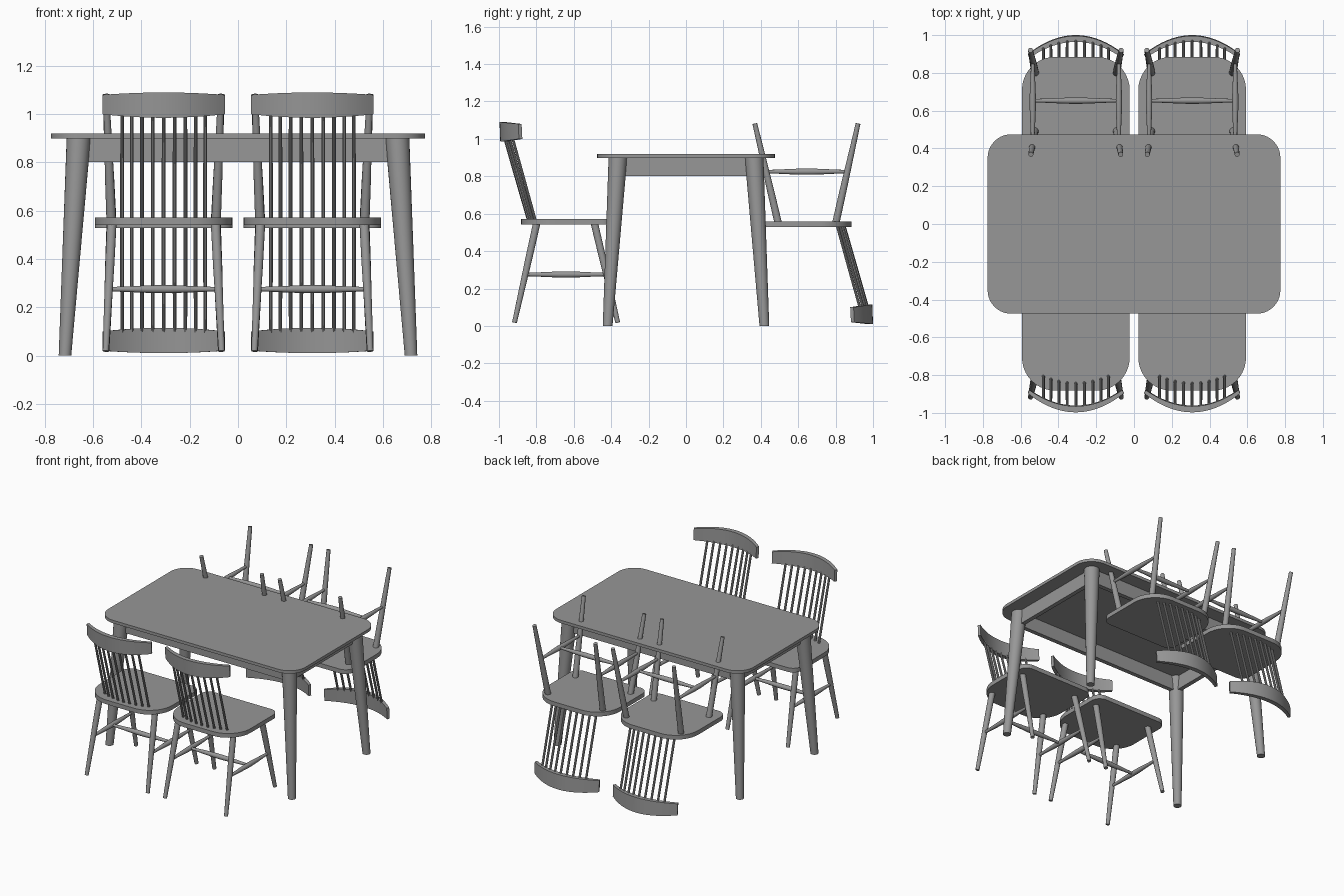
import bpy, bmesh, math
from mathutils import Vector, Matrix

if "Cube" in bpy.data.objects:
    bpy.data.objects.remove(bpy.data.objects["Cube"])

# dark grey finish shared by every part
grey = bpy.data.materials.new("dark_grey")
grey.diffuse_color = (0.31, 0.31, 0.31, 1)
grey.use_nodes = True
grey.node_tree.nodes["Principled BSDF"].inputs["Base Color"].default_value = grey.diffuse_color


def add(name, bm, matrix=None):
    bmesh.ops.recalc_face_normals(bm, faces=bm.faces[:])
    for f in bm.faces:
        f.smooth = True
    for e in bm.edges:
        if len(e.link_faces) == 2 and e.calc_face_angle(0) > math.radians(35):
            e.smooth = False
    me = bpy.data.meshes.new(name)
    bm.to_mesh(me)
    bm.free()
    me.materials.append(grey)
    ob = bpy.data.objects.new(name, me)
    bpy.context.collection.objects.link(ob)
    if matrix:
        ob.matrix_world = matrix
    return ob


def rod(name, a, b, radii, sides=16, level=False, matrix=None):
    """Turned rod from a to b; level=True keeps end cuts horizontal."""
    a, b = Vector(a), Vector(b)
    rot = Matrix() if level else (b - a).to_track_quat('Z', 'Y').to_matrix().to_4x4()
    bm = bmesh.new()
    rings = []
    for i, r in enumerate(radii):
        c = a.lerp(b, i / (len(radii) - 1))
        rings.append([bm.verts.new(c + rot @ Vector((r * math.cos(t), r * math.sin(t), 0)))
                      for t in (2 * math.pi * k / sides for k in range(sides))])
    for p, q in zip(rings, rings[1:]):
        for k in range(sides):
            n = (k + 1) % sides
            bm.faces.new((p[k], p[n], q[n], q[k]))
    bm.faces.new(rings[0])
    bm.faces.new(rings[-1])
    return add(name, bm, matrix)


def slab(name, hx, y0, y1, r0, r1, z0, z1, matrix=None):
    """Rounded board; r0 rounds the y0 corners, r1 the y1 corners."""
    bm = bmesh.new()
    pts = []
    for sx, y, sy, r, start in ((1, y0, 1, r0, -90), (1, y1, -1, r1, 0),
                                (-1, y1, -1, r1, 90), (-1, y0, 1, r0, 180)):
        for k in range(11):
            t = math.radians(start + 9 * k)
            pts.append((sx * (hx - r) + r * math.cos(t), y + sy * r + r * math.sin(t), z0))
    f = bm.faces.new([bm.verts.new(p) for p in pts])
    up = bmesh.ops.extrude_face_region(bm, geom=[f])['geom']
    bmesh.ops.translate(bm, vec=(0, 0, z1 - z0),
                        verts=[v for v in up if isinstance(v, bmesh.types.BMVert)])
    return add(name, bm, matrix)


def box(name, center, size):
    bm = bmesh.new()
    bmesh.ops.create_cube(bm, size=1)
    bmesh.ops.scale(bm, vec=size, verts=bm.verts)
    bmesh.ops.translate(bm, vec=center, verts=bm.verts)
    return add(name, bm)


def crest_rail(matrix):
    """Curved backrest board, taller and thicker in the middle."""
    bm = bmesh.new()
    n, secs = 24, []
    for i in range(n + 1):
        u = 2 * i / n - 1
        x, k = 0.254 * u, 1 - u * u
        y, th = -0.897 - 0.1 * k, 0.018 + 0.014 * k
        zb, zt = 1.0 - 0.015 * k, 1.08 + 0.01 * k
        secs.append([bm.verts.new(p) for p in (
            (x, y + 0.004, zb), (x * 0.97, y + th + 0.004, zb),
            (x * 0.97, y + th, zt), (x, y, zt))])
    for p, q in zip(secs, secs[1:]):
        for k in range(4):
            m = (k + 1) % 4
            bm.faces.new((p[k], p[m], q[m], q[k]))
    bm.faces.new(secs[0])
    bm.faces.new(secs[-1])
    add("crest_rail", bm, matrix)


def chair(m):
    slab("seat", 0.285, -0.882, -0.385, 0.175, 0.065, 0.541, 0.571, m)
    crest_rail(m)
    leg = (0.013, 0.016, 0.019, 0.02)
    bulge = (0.009, 0.011, 0.014, 0.0165, 0.0165, 0.014, 0.011, 0.009)
    for s in (-1, 1):
        rod("rear_leg", (s * 0.24, -0.917, 0.018), (s * 0.215, -0.798, 0.55), leg, matrix=m)
        rod("front_leg", (s * 0.238, -0.365, 0.018), (s * 0.217, -0.49, 0.55), leg, matrix=m)
        rod("side_stretcher", (s * 0.228, -0.857, 0.275), (s * 0.228, -0.427, 0.275),
            bulge, matrix=m)
    rod("cross_stretcher", (-0.226, -0.65, 0.275), (0.226, -0.65, 0.275), bulge, matrix=m)
    # back spindles, set along a curve and ending inside the crest rail
    for i in range(9):
        u = i / 4 - 1
        x = 0.172 * math.sin(u * 0.6) / math.sin(0.6)
        k = 1 - (x / 0.172) ** 2
        rail = 1 - (x / 0.254) ** 2
        rod("back_spindle", (x, -0.803 - 0.037 * k, 0.555),
            (x, -0.884 - 0.093 * rail, 1.03), (0.008, 0.008, 0.0075), 10, matrix=m)


# table
slab("table_top", 0.775, -0.475, 0.475, 0.125, 0.125, 0.899, 0.92)
for sx in (-1, 1):
    box("end_apron", (sx * 0.66, 0, 0.851), (0.03, 0.74, 0.1))
    for sy in (-1, 1):
        rod("table_leg", (sx * 0.717, sy * 0.419, 0), (sx * 0.66, sy * 0.364, 0.9),
            (0.026, 0.038, 0.05), 24, level=True)
for sy in (-1, 1):
    box("side_apron", (0, sy * 0.364, 0.851), (1.33, 0.03, 0.1))

# front chairs upright, back chairs turned upside down
for x in (-0.308, 0.308):
    chair(Matrix.Translation((x, 0, 0)))
    chair(Matrix.Translation((x, 0.003, 1.1)) @ Matrix.Rotation(math.pi, 4, 'X'))
